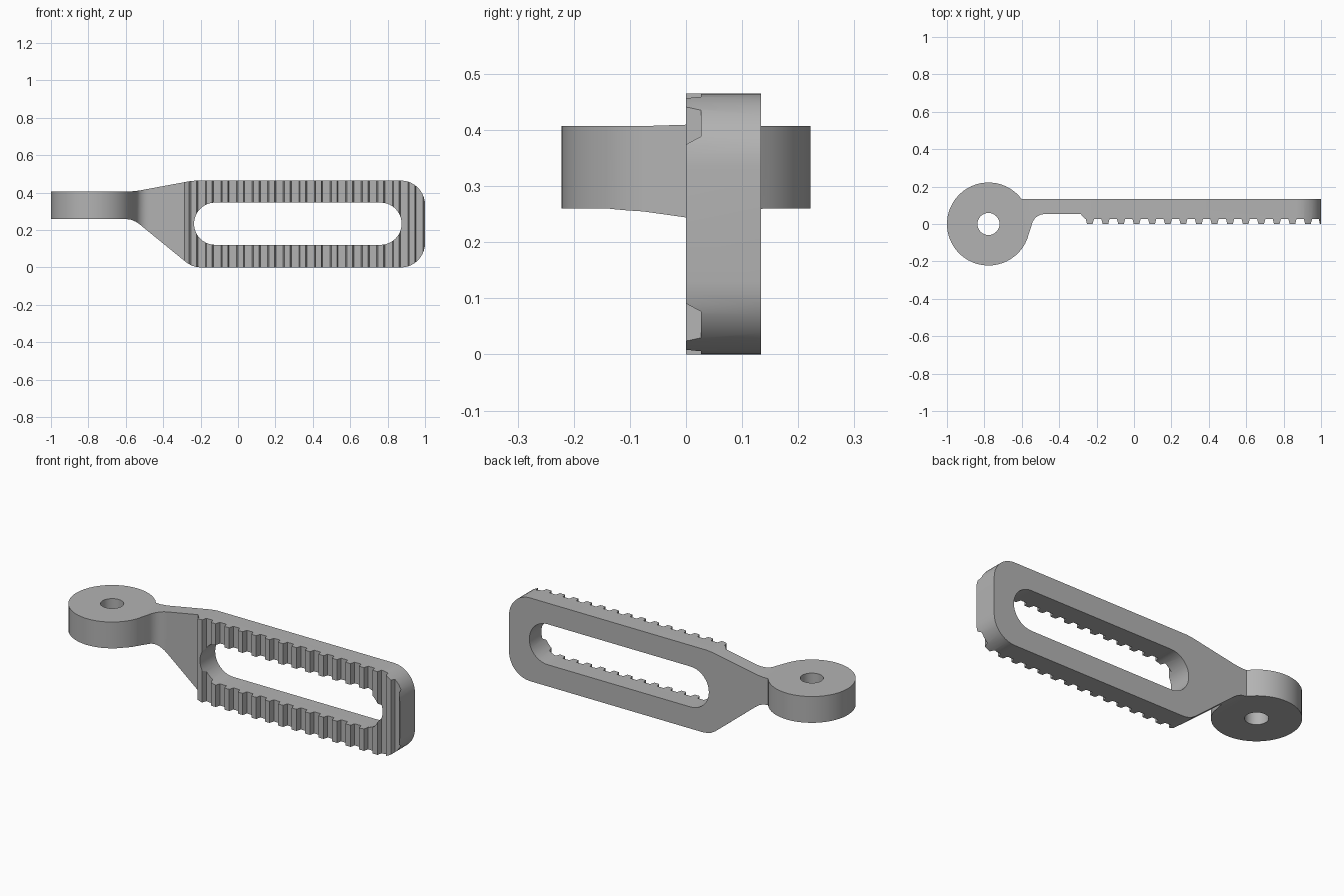
import bpy
import bmesh
from math import sin, cos, pi, radians, atan2, hypot

if "Cube" in bpy.data.objects:
    bpy.data.objects.remove(bpy.data.objects["Cube"])

HEIGHT = 0.465
BACK = 0.134
RING_X, RING_R = -0.778, 0.222

grey = bpy.data.materials.new("plain grey")
grey.use_nodes = True
colour = (0.45, 0.45, 0.45, 1)
grey.diffuse_color = colour
grey.node_tree.nodes["Principled BSDF"].inputs["Base Color"].default_value = colour


def arc(cx, cy, r, start, end, steps):
    """Points on an arc, angles in degrees."""
    angles = [radians(start + (end - start) * i / steps) for i in range(steps + 1)]
    return [(cx + r * cos(a), cy + r * sin(a)) for a in angles]


def prism(name, outline, place, low, high):
    """Extrude a closed outline; place maps (u, v, depth) to a position."""
    bm = bmesh.new()
    face = bm.faces.new([bm.verts.new(place(u, v, low)) for u, v in outline])
    moved = bmesh.ops.extrude_face_region(bm, geom=[face])["geom"]
    shift = [b - a for a, b in zip(place(0, 0, low), place(0, 0, high))]
    bmesh.ops.translate(bm, vec=shift, verts=[g for g in moved if isinstance(g, bmesh.types.BMVert)])
    bmesh.ops.recalc_face_normals(bm, faces=bm.faces)
    mesh = bpy.data.meshes.new(name)
    bm.to_mesh(mesh)
    bm.free()
    mesh.materials.append(grey)
    obj = bpy.data.objects.new(name, mesh)
    bpy.context.collection.objects.link(obj)
    return obj


def plan(u, v, d):
    return (u, v, d)


def elevation(u, v, d):
    return (u, d, v)


def combine(target, tool, operation):
    tool.hide_render = True
    mod = target.modifiers.new(operation.lower(), "BOOLEAN")
    mod.operation, mod.solver, mod.object = operation, "EXACT", tool
    bpy.context.view_layer.objects.active = target
    bpy.ops.object.modifier_apply(modifier=mod.name)
    bpy.data.objects.remove(tool)


# Plan outline: eyelet ring, fillet, then the toothed front of the bar
join = BACK / RING_R
start = math_angle = atan2(join, (1 - join * join) ** 0.5) * 180 / pi
outline = arc(RING_X, 0, RING_R, start, 346, 44)
outline += arc(-0.478, -0.017, 0.07, 170, 90, 7)
outline += [(-0.285, 0.053), (-0.262, 0.027)]
PITCH = 0.0833
for i in range(15):
    c = -0.236 + PITCH * i
    outline += [(c - 0.022, 0.027), (c - 0.015, 0), (c + 0.015, 0), (c + 0.022, 0.027)]
outline += [(0.988, 0.027), (0.994, 0), (1, 0), (1, BACK)]
bracket = prism("slotted_bracket", outline, plan, -0.1, 0.6)

# Side silhouette: narrow at the eyelet, flaring to the rounded bar
side = [(-1.1, 0.26), (-0.605, 0.26)]
side += [(-0.57, 0.255), (-0.545, 0.244), (-0.525, 0.23)]
side += [(-0.275, 0.026), (-0.25, 0.011), (-0.225, 0.003), (-0.195, 0)]
side += arc(0.87, 0.13, 0.13, -90, 0, 10)
side += arc(0.87, HEIGHT - 0.13, 0.13, 0, 90, 10)
side += [(-0.225, HEIGHT), (-0.26, 0.461), (-0.53, 0.411), (-0.57, 0.407), (-1.1, 0.407)]
combine(bracket, prism("silhouette", side, elevation, -0.5, 0.5), "INTERSECT")

# Long slot through the bar
R = 0.113
slot = arc(0.875 - R, 0.234, R, -90, 90, 20) + arc(-0.235 + R, 0.234, R, 90, 270, 20)
combine(bracket, prism("slot_cutter", slot, elevation, -0.3, 0.4), "DIFFERENCE")

# Bolt hole through the eyelet
hole = arc(RING_X, 0, 0.059, 0, 348.75, 31)
combine(bracket, prism("hole_cutter", hole, plan, 0, 0.6), "DIFFERENCE")

# Smooth the curves but keep the machined edges crisp
bpy.ops.object.select_all(action="DESELECT")
bracket.select_set(True)
bpy.context.view_layer.objects.active = bracket
bpy.ops.object.shade_smooth_by_angle(angle=radians(25))
